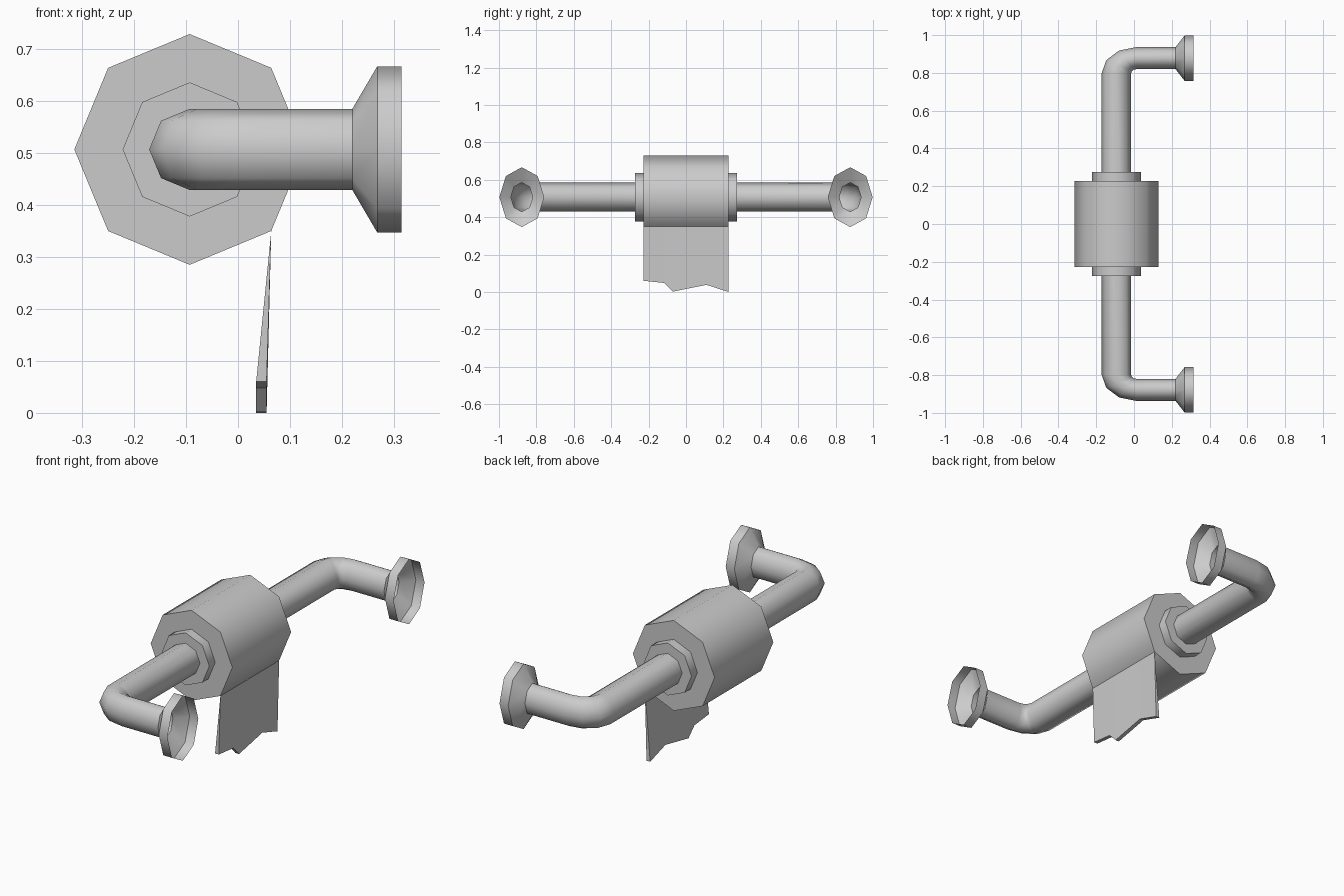
import bpy, bmesh
from math import sin, cos, pi, radians
from mathutils import Vector

if "Cube" in bpy.data.objects:
    bpy.data.objects.remove(bpy.data.objects["Cube"])

CX, CZ = -0.093, 0.507   # shared axis of the bar, core and roll
SIDES = 8
SQUASH = 0.75            # the holder is flattened along y


def finish(name, bm, smooth=True):
    bmesh.ops.recalc_face_normals(bm, faces=bm.faces)
    mesh = bpy.data.meshes.new(name)
    bm.to_mesh(mesh)
    bm.free()
    obj = bpy.data.objects.new(name, mesh)
    bpy.context.collection.objects.link(obj)
    if smooth:
        bpy.ops.object.select_all(action='DESELECT')
        obj.select_set(True)
        bpy.context.view_layer.objects.active = obj
        bpy.ops.object.shade_smooth_by_angle(angle=radians(50))
    return obj


def sweep(name, stations, caps=False):
    """Octagonal skin through stations (x, y, turn, radius); turn 0 faces y, 90 faces x."""
    bm = bmesh.new()
    rings = []
    for x, y, turn, r in stations:
        side = Vector((cos(turn), -sin(turn) * 1.0, 0))
        ring = []
        for i in range(SIDES):
            a = 2 * pi * i / SIDES
            p = Vector((x, y, CZ)) + side * (r * cos(a)) + Vector((0, 0, r * sin(a)))
            ring.append(bm.verts.new(p))
        rings.append(ring)
    for a, b in zip(rings, rings[1:]):
        for i in range(SIDES):
            j = (i + 1) % SIDES
            bm.faces.new((a[i], a[j], b[j], b[i]))
    if caps:
        bm.faces.new(rings[0])
        bm.faces.new(rings[-1])
    return finish(name, bm)


# Wall holder: straight bar, rounded elbows and open flared wall cups
R, BEND = 0.078, 0.105
arm_y = 0.878 / SQUASH
half = []
for k in range(4):
    t = radians(30 * k)
    half.append((CX + BEND * (1 - cos(t)), arm_y - BEND * (1 - sin(t)), t, R))
half += [(x, arm_y, pi / 2, r) for x, r in ((0.22, R), (0.268, 0.16), (0.315, 0.16))]
other = [(x, -y, -t, r) for x, y, t, r in reversed(half)]
# the far half travels back the other way, so its ring side vectors stay matched
holder = sweep("wall_holder", other + half)
for v in holder.data.vertices:
    v.co.y *= SQUASH

# Cardboard core and paper roll
for name, r, h in (("roll_core", 0.129, 0.274), ("paper_roll", 0.222, 0.228)):
    sweep(name, [(CX, -h, 0, r), (CX, h, 0, r)], caps=True)

# Hanging sheet: wedge from the roll's lower corner to a torn bottom edge
torn = [(-0.228, 0.06), (-0.115, 0.048), (-0.07, 0.002), (0.11, 0.038), (0.228, 0.0)]
bm = bmesh.new()
cols = [[bm.verts.new(p) for p in ((0.064, y, 0.35), (0.035, y, z), (0.055, y, z))]
        for y, z in torn]
for a, b in zip(cols, cols[1:]):
    for i in range(3):
        j = (i + 1) % 3
        bm.faces.new((a[i], a[j], b[j], b[i]))
bm.faces.new(cols[0])
bm.faces.new(cols[-1])
finish("hanging_sheet", bm, smooth=False)
